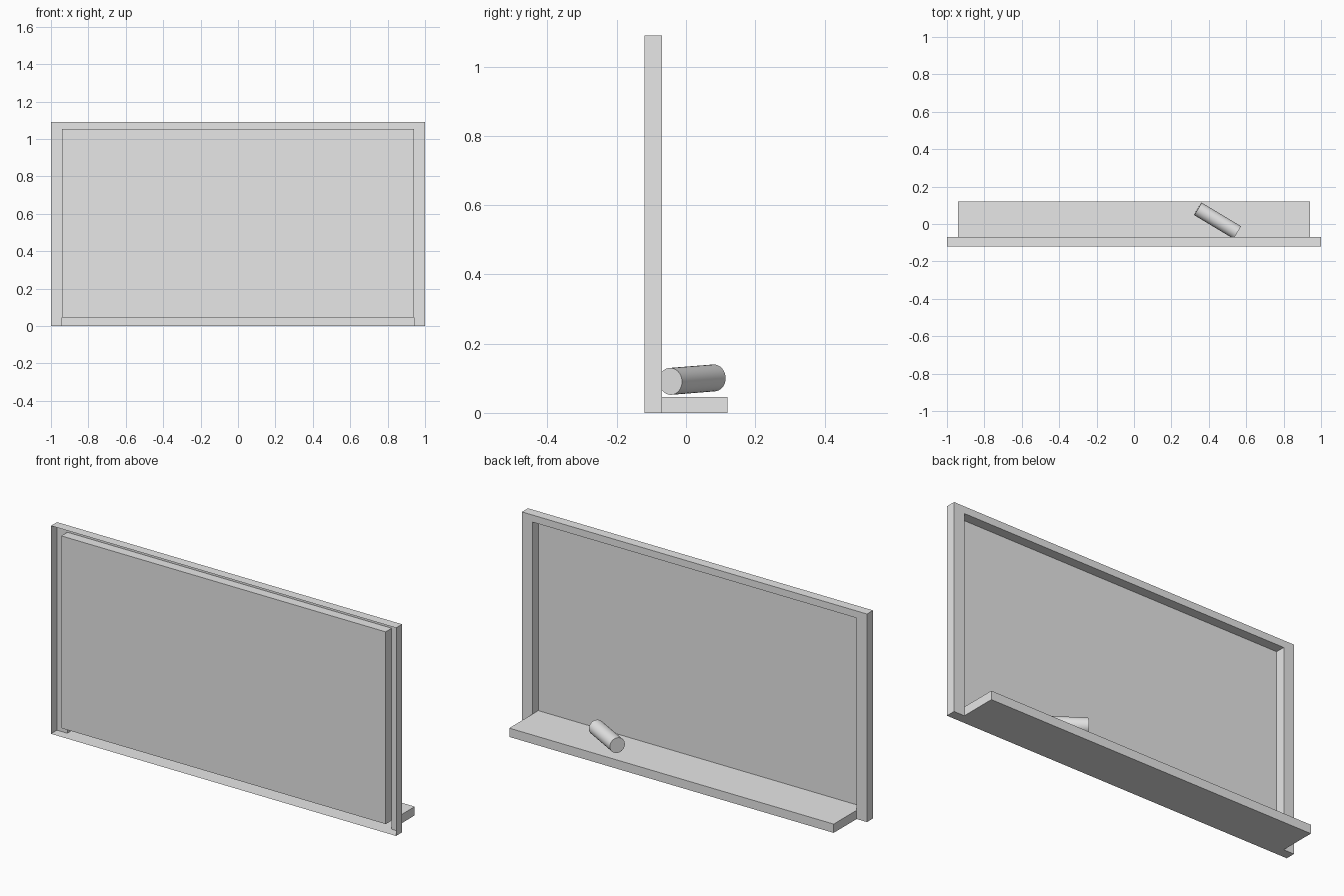
import bpy
import bmesh
from mathutils import Vector

cube = bpy.data.objects.get("Cube")
if cube:
    bpy.data.objects.remove(cube, do_unlink=True)

grey = bpy.data.materials.new("plain grey")
grey.use_nodes = True
colour = (0.8, 0.8, 0.8, 1)
grey.diffuse_color = colour
grey.node_tree.nodes["Principled BSDF"].inputs["Base Color"].default_value = colour

# Main depths (y) and outlines (x, z)
FRONT, BACK, TRAY_BACK = -0.12, -0.07, 0.12
WIDE, TALL = 1.0, 1.09
IN, LOW, HIGH = 0.94, 0.046, 1.053


def rect(x, z0, z1):
    return [(-x, z0), (x, z0), (x, z1), (-x, z1)]


def sheet(bm, outline, y):
    """Flat face with the given x, z outline."""
    return bm.faces.new([bm.verts.new((x, y, z)) for x, z in outline])


def band(bm, outline, y0, y1):
    """Wall that runs round a closed outline from y0 to y1."""
    near = [bm.verts.new((x, y0, z)) for x, z in outline]
    far = [bm.verts.new((x, y1, z)) for x, z in outline]
    for i in range(len(outline)):
        j = (i + 1) % len(outline)
        bm.faces.new((near[i], near[j], far[j], far[i]))


def finish(bm, name):
    bmesh.ops.remove_doubles(bm, verts=bm.verts, dist=0.0001)
    mesh = bpy.data.meshes.new(name)
    bm.to_mesh(mesh)
    bm.free()
    obj = bpy.data.objects.new(name, mesh)
    mesh.materials.append(grey)
    bpy.context.collection.objects.link(obj)
    return obj


# Frame: hollow rim, open at the front, with a flat U-shaped back
bm = bmesh.new()
band(bm, rect(WIDE, 0, TALL), FRONT, BACK)
u_shape = [(-WIDE, 0), (-WIDE, TALL), (WIDE, TALL), (WIDE, 0),
           (IN, 0), (IN, HIGH), (-IN, HIGH), (-IN, 0)]
sheet(bm, u_shape, BACK)
finish(bm, "frame")

# Board: panel at the bottom of a recess that opens to the back
bm = bmesh.new()
opening = rect(IN, LOW, HIGH)
panel = sheet(bm, opening, FRONT)
panel.normal_flip()
band(bm, opening[::-1], FRONT, BACK)
finish(bm, "board")

# Tray: hollow shelf, open towards the frame
bm = bmesh.new()
shelf = rect(IN, 0, LOW)
band(bm, shelf, BACK, TRAY_BACK)
sheet(bm, shelf[::-1], TRAY_BACK)
finish(bm, "tray")

# Chalk stick lying askew above the tray
start, end = Vector((0.341, 0.081, 0.101)), Vector((0.551, -0.045, 0.091))
axis = end - start
bpy.ops.mesh.primitive_cylinder_add(vertices=32, radius=0.039, depth=axis.length,
                                    location=(start + end) / 2)
chalk = bpy.context.object
chalk.name = "chalk_stick"
chalk.rotation_euler = axis.to_track_quat("Z", "Y").to_euler()
chalk.data.materials.append(grey)
bpy.ops.object.shade_smooth_by_angle()
